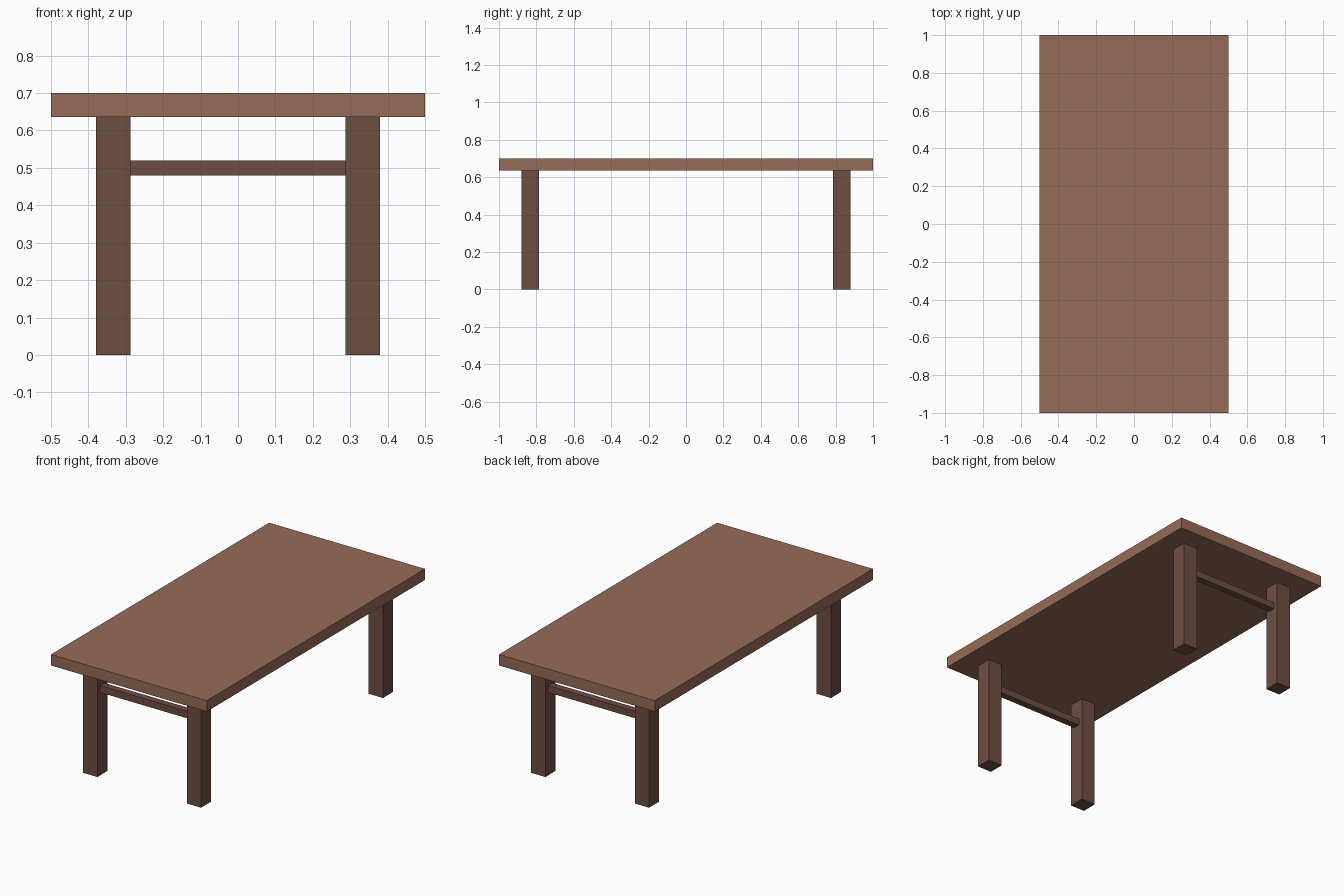
import bpy

if "Cube" in bpy.data.objects:
    bpy.data.objects.remove(bpy.data.objects["Cube"])


def material(name, rgb):
    m = bpy.data.materials.new(name)
    m.diffuse_color = (*rgb, 1.0)
    m.use_nodes = True
    m.node_tree.nodes["Principled BSDF"].inputs["Base Color"].default_value = m.diffuse_color
    return m


def box(name, center, size, mat):
    bpy.ops.mesh.primitive_cube_add(size=1, location=center)
    ob = bpy.context.object
    ob.name = name
    ob.scale = size
    bpy.ops.object.transform_apply(location=False, rotation=False, scale=True)
    ob.data.materials.append(mat)
    return ob


light_wood = material("light_brown_wood", (0.305, 0.150, 0.098))
dark_wood = material("dark_brown_wood", (0.156, 0.076, 0.053))

HEIGHT, TOP_THICK = 0.70, 0.064
LEG_X, LEG_Y, LEG_W = 0.333, 0.833, 0.092
leg_h = HEIGHT - TOP_THICK

# Table top slab
box("table_top", (0, 0, HEIGHT - TOP_THICK / 2), (1, 2, TOP_THICK), light_wood)

for end, sy in (("front", -1), ("back", 1)):
    # Square legs
    for side, sx in (("left", -1), ("right", 1)):
        box(f"{end}_{side}_leg", (sx * LEG_X, sy * LEG_Y, leg_h / 2),
            (LEG_W, LEG_W, leg_h), dark_wood)
    # Stretcher between the legs of each end
    box(f"{end}_stretcher", (0, sy * LEG_Y, 0.50),
        (2 * LEG_X - LEG_W, 0.04, 0.04), dark_wood)
